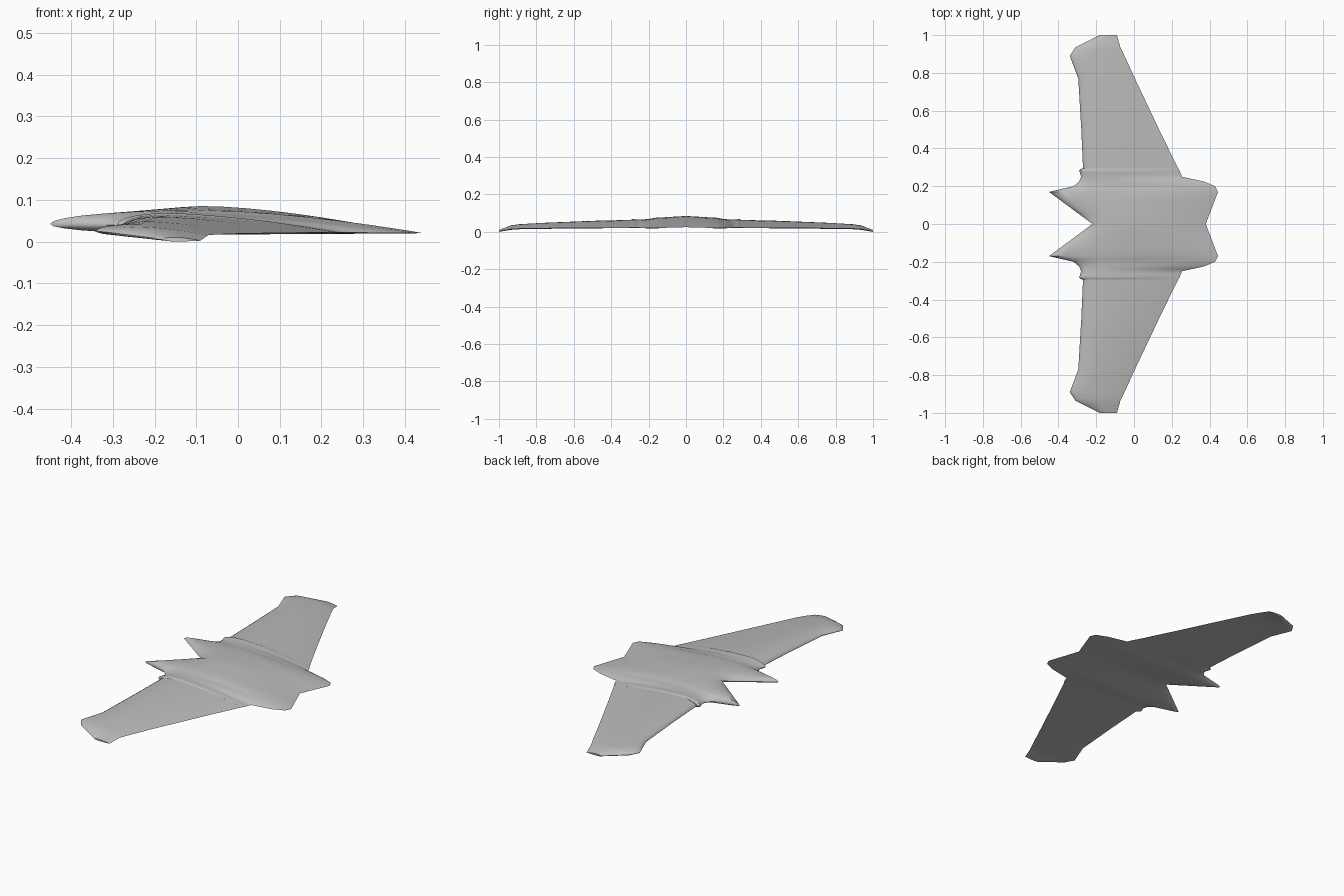
import bpy, bmesh, math

cube = bpy.data.objects.get("Cube")
if cube:
    bpy.data.objects.remove(cube, do_unlink=True)

grey = bpy.data.materials.new("plain grey")
grey.use_nodes = True
colour = (0.5, 0.5, 0.5, 1)
grey.diffuse_color = colour
for node in grey.node_tree.nodes:
    if node.type == 'BSDF_PRINCIPLED':
        node.inputs["Base Color"].default_value = colour

CHORD = 16   # points along each surface of a section
STEPS = 3    # sections between neighbouring stations


def section(y, x0, x1, z0, z1, top, bottom, peak):
    """Closed aerofoil loop: blunt end at x0, thin end at x1."""
    upper, lower = [], []
    for k in range(CHORD + 1):
        t = (1 - math.cos(math.pi * k / CHORD)) / 2
        x = x0 + (x1 - x0) * t
        if t < peak:
            swell = math.sqrt(max(0, 1 - ((peak - t) / peak) ** 2))
            base = z0
        else:
            swell = 1 - ((t - peak) / (1 - peak)) ** 1.6
            base = z1
        upper.append((x, y, base + (top - base) * swell))
        lower.append((x, y, base + (bottom - base) * swell))
    return upper + lower[-2:0:-1]


def loft(name, stations, cap_start):
    """Skin sections from the inside outwards and mirror them over y = 0."""
    rows = []
    for a, b in zip(stations, stations[1:]):
        for s in range(STEPS):
            rows.append([u + (v - u) * s / STEPS for u, v in zip(a, b)])
    rows.append(stations[-1])
    bm = bmesh.new()
    rings = [[bm.verts.new(p) for p in section(*row)] for row in rows]
    count = len(rings[0])
    for inner, outer in zip(rings, rings[1:]):
        for i in range(count):
            j = (i + 1) % count
            bm.faces.new((inner[i], inner[j], outer[j], outer[i]))
    bm.faces.new(rings[-1])
    if cap_start:
        bm.faces.new(rings[0])
    bmesh.ops.recalc_face_normals(bm, faces=bm.faces[:])
    mesh = bpy.data.meshes.new(name)
    bm.to_mesh(mesh)
    bm.free()
    mesh.materials.append(grey)
    obj = bpy.data.objects.new(name, mesh)
    bpy.context.collection.objects.link(obj)
    bpy.ops.object.select_all(action='DESELECT')
    obj.select_set(True)
    bpy.context.view_layer.objects.active = obj
    bpy.ops.object.shade_smooth_by_angle(angle=math.radians(35))
    mirror = obj.modifiers.new("Mirror", 'MIRROR')
    mirror.use_axis = (False, True, False)
    return obj


# Centre body with its two pointed spikes and notched ends
# y, blunt x, thin x, blunt z, thin z, top, bottom, peak position
loft("centre_body", [
    (0.00, -0.22, 0.38, 0.05, 0.025, 0.085, 0.033, 0.23),
    (0.17, -0.45, 0.445, 0.042, 0.02, 0.075, 0.017, 0.41),
    (0.20, -0.32, 0.43, 0.04, 0.02, 0.069, 0.018, 0.25),
    (0.225, -0.29, 0.37, 0.04, 0.02, 0.067, 0.02, 0.23),
    (0.25, -0.28, 0.255, 0.04, 0.022, 0.066, 0.021, 0.21),
    (0.285, -0.29, 0.24, 0.04, 0.022, 0.068, 0.02, 0.22),
    (0.295, -0.275, 0.235, 0.04, 0.022, 0.064, 0.02, 0.2),
], False)

# Tapered wings with drooped tips
loft("wings", [
    (0.295, -0.27, 0.233, 0.038, 0.022, 0.064, 0.02, 0.2),
    (0.50, -0.279, 0.133, 0.034, 0.021, 0.059, 0.019, 0.22),
    (0.77, -0.295, 0.005, 0.028, 0.019, 0.048, 0.016, 0.25),
    (0.89, -0.34, -0.05, 0.025, 0.017, 0.041, 0.014, 0.3),
    (0.935, -0.31, -0.072, 0.022, 0.015, 0.035, 0.011, 0.32),
    (1.00, -0.18, -0.09, 0.006, 0.002, 0.01, 0.0, 0.35),
], True)
